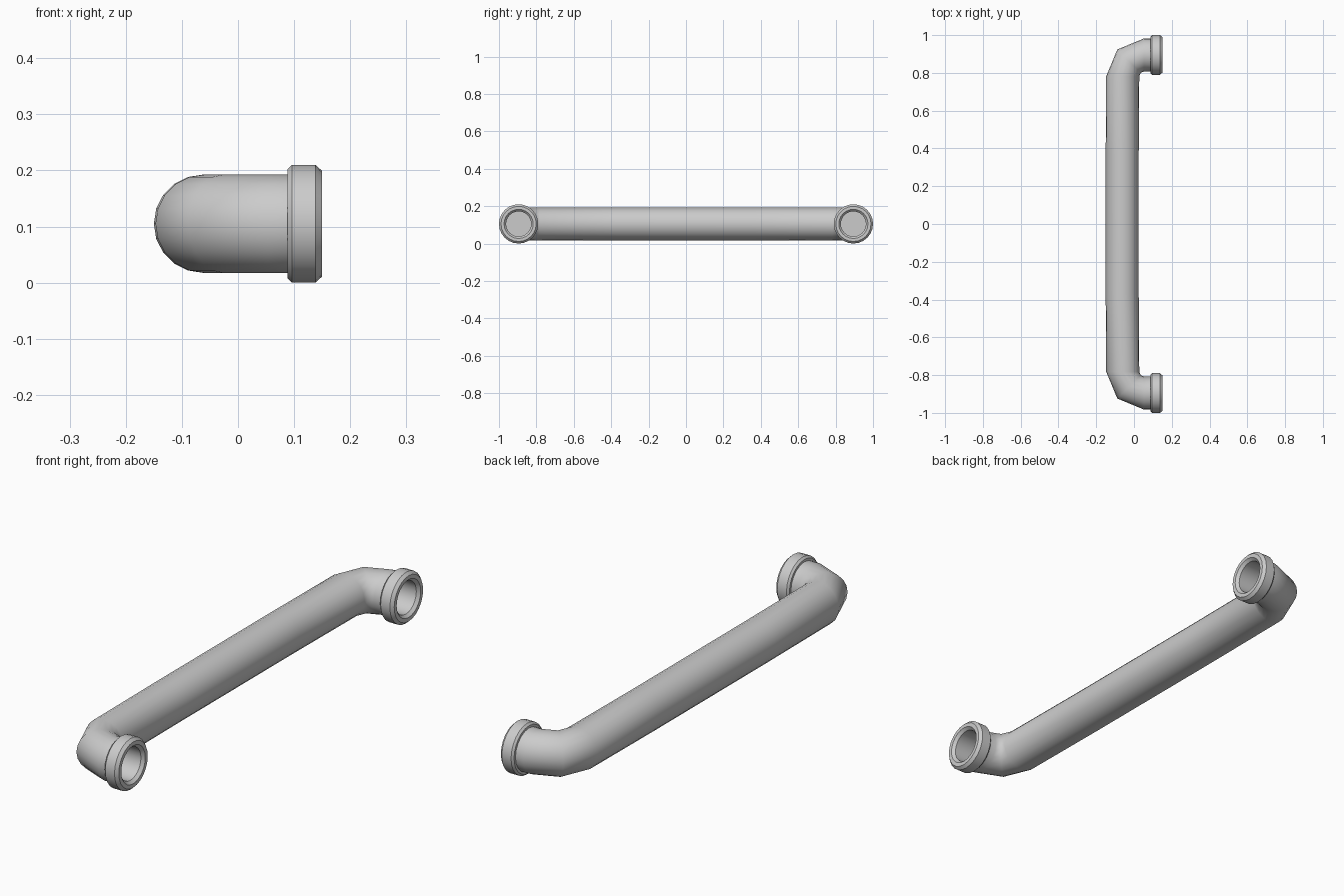
import bpy, bmesh, math
from math import cos, sin, pi, radians

if "Cube" in bpy.data.objects:
    bpy.data.objects.remove(bpy.data.objects["Cube"])

SIDES = 20
ZC, YC = 0.105, 0.895      # height of the pipe, y of each end
R = 0.0875                 # pipe radius
BEND = 0.1125              # bend radius of the centre line


def loft(name, rings, angle, cap_end=False):
    bm = bmesh.new()
    loops = [[bm.verts.new(p) for p in ring] for ring in rings]
    for a, b in zip(loops, loops[1:]):
        for i in range(len(a)):
            j = (i + 1) % len(a)
            bm.faces.new((a[i], a[j], b[j], b[i]))
    if cap_end:
        bm.faces.new(loops[-1])
    bmesh.ops.recalc_face_normals(bm, faces=bm.faces)
    mesh = bpy.data.meshes.new(name)
    bm.to_mesh(mesh)
    bm.free()
    ob = bpy.data.objects.new(name, mesh)
    bpy.context.collection.objects.link(ob)
    bpy.ops.object.select_all(action='DESELECT')
    ob.select_set(True)
    bpy.context.view_layer.objects.active = ob
    bpy.ops.object.shade_smooth_by_angle(angle=radians(angle))
    return ob


def ring(x, y, nx, ny, r, sides):
    # circle spanned by the horizontal direction (nx, ny) and z
    return [(x + r * cos(t) * nx, y + r * cos(t) * ny, ZC + r * sin(t))
            for t in (2 * pi * i / sides for i in range(sides))]


# Handle pipe: stub, two-segment elbow, slightly bowed bar, then mirrored
half = [(0.1, YC, 0, 1)]
for deg in (90, 135, 180):
    c, s = cos(radians(deg)), sin(radians(deg))
    half.append((0.053 + BEND * c, YC - BEND + BEND * s, c, s))
half.append((-0.0625, 0.37, -1, 0))
path = half + [(x, -y, nx, -ny) for x, y, nx, ny in reversed(half)]
loft("handle_pipe", [ring(*p, R, SIDES) for p in path], 50)

# End collars: chamfered ring with a deep round socket (x, radius)
profile = [(0.088, 0.08), (0.088, 0.097), (0.096, 0.105), (0.138, 0.105),
           (0.15, 0.094), (0.15, 0.078), (0.138, 0.067), (0.05, 0.067)]
for name, side in (("back_collar", 1), ("front_collar", -1)):
    rings = [ring(x, side * YC, 0, 1, r, 24) for x, r in profile]
    loft(name, rings, 30, cap_end=True)
